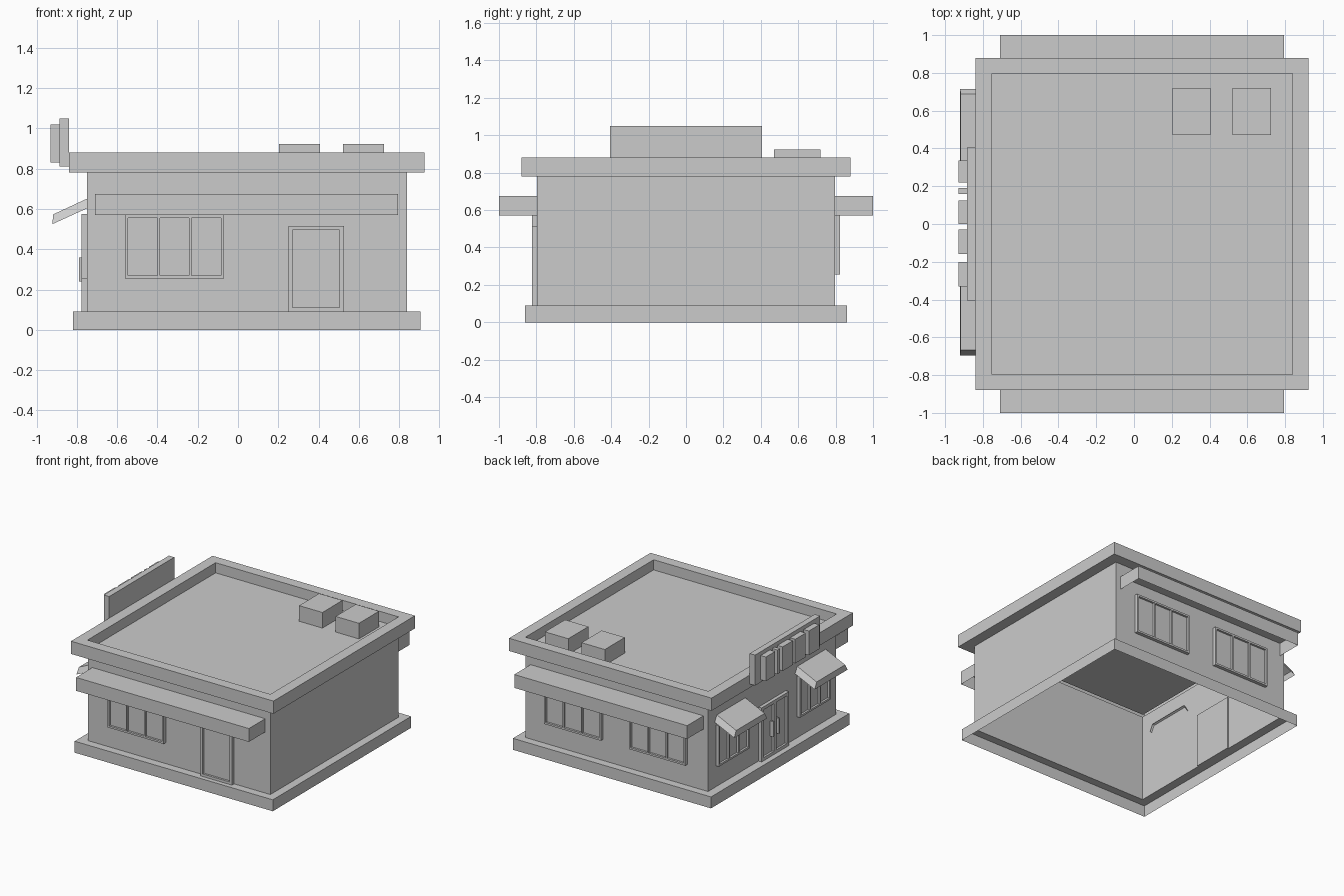
import bpy, bmesh
from mathutils import Vector

if "Cube" in bpy.data.objects:
    bpy.data.objects.remove(bpy.data.objects["Cube"])


def finish(bm, name):
    bmesh.ops.recalc_face_normals(bm, faces=bm.faces)
    me = bpy.data.meshes.new(name)
    bm.to_mesh(me)
    bm.free()
    ob = bpy.data.objects.new(name, me)
    bpy.context.collection.objects.link(ob)
    return ob


def add_box(bm, a, b, open_dirs=()):
    """Axis-aligned box between two corners; faces along open_dirs are removed."""
    lo = [min(p, q) for p, q in zip(a, b)]
    hi = [max(p, q) for p, q in zip(a, b)]
    res = bmesh.ops.create_cube(bm, size=1)
    for v in res["verts"]:
        v.co = Vector([hi[i] if v.co[i] > 0 else lo[i] for i in range(3)])
    faces = {f for v in res["verts"] for f in v.link_faces}
    for f in faces:
        f.normal_update()
    gone = [f for f in faces if any(f.normal.dot(Vector(d)) > 0.9 for d in open_dirs)]
    if gone:
        bmesh.ops.delete(bm, geom=gone, context="FACES")


def boxes(name, pairs, open_dirs=()):
    bm = bmesh.new()
    for a, b in pairs:
        add_box(bm, a, b, open_dirs)
    return finish(bm, name)


# Wall coordinates: u along the wall, d outward, z up
WALLS = {
    "front": lambda u, d, z: (u, -0.797 - d, z),
    "back": lambda u, d, z: (u, 0.797 + d, z),
    "left": lambda u, d, z: (-0.75 - d, u, z),
}


def framed(name, wall, u0, u1, z0, z1, cells, rim, mull, depth=0.027, back=0.0):
    """Frame with mullions around recessed panes."""
    m = WALLS[wall]
    step = (u1 - u0 - 2 * rim - (cells - 1) * mull) / cells
    parts = [((u0, back, z0), (u1, depth, z0 + rim)),
             ((u0, back, z1 - rim), (u1, depth, z1)),
             ((u0, back, z0 + rim), (u0 + rim, depth, z1 - rim)),
             ((u1 - rim, back, z0 + rim), (u1, depth, z1 - rim)),
             ((u0 + rim, back, z0 + rim), (u1 - rim, depth * 0.4, z1 - rim))]
    for i in range(1, cells):
        u = u0 + rim + i * step + (i - 1) * mull
        parts.append(((u, back, z0 + rim), (u + mull, depth, z1 - rim)))
    return boxes(name, [(m(*a), m(*b)) for a, b in parts])


# Building shell: open skirt, ledge, walls, cornice, parapet and sunken roof
rings = [(-0.82, 0.905, 0.86, 0.0), (-0.82, 0.905, 0.86, 0.09),
         (-0.75, 0.84, 0.797, 0.09), (-0.75, 0.84, 0.797, 0.78),
         (-0.838, 0.925, 0.88, 0.78), (-0.838, 0.925, 0.88, 0.88),
         (-0.753, 0.84, 0.797, 0.88), (-0.753, 0.84, 0.797, 0.80)]
bm = bmesh.new()
prev = None
for x0, x1, y, z in rings:
    ring = [bm.verts.new(p) for p in ((x0, -y, z), (x1, -y, z), (x1, y, z), (x0, y, z))]
    if prev:
        for i in range(4):
            j = (i + 1) % 4
            bm.faces.new((prev[i], prev[j], ring[j], ring[i]))
    prev = ring
bm.faces.new(prev)
finish(bm, "building_shell")

# Hollow canopies along the two long walls
for name, s in (("front_canopy", -1), ("back_canopy", 1)):
    boxes(name, [((-0.71, s * 0.797, 0.57), (0.795, s * 1.0, 0.675))],
          [(0, 0, -1), (0, -s, 0)])

# Windows and doors
framed("front_window", "front", -0.56, -0.07, 0.255, 0.57, 3, 0.015, 0.012)
framed("back_window_a", "back", -0.57, -0.08, 0.255, 0.57, 3, 0.015, 0.012)
framed("back_window_b", "back", 0.165, 0.66, 0.255, 0.57, 3, 0.015, 0.012)
framed("left_window_a", "left", 0.32, 0.70, 0.255, 0.575, 3, 0.015, 0.012)
framed("left_window_b", "left", -0.69, -0.31, 0.255, 0.575, 3, 0.015, 0.012)
framed("side_door", "front", 0.25, 0.525, 0.09, 0.515, 1, 0.02, 0.0)
framed("double_door", "left", -0.17, 0.17, 0.09, 0.515, 2, 0.025, 0.03, back=-0.01)
boxes("door_handles", [((-0.76, s * 0.028, 0.24), (-0.79, s * 0.042, 0.36)) for s in (-1, 1)])

# Sloping awnings with flared ends, open underneath
for name, y0, y1 in (("awning_a", 0.305, 0.715), ("awning_b", -0.695, -0.285)):
    bm = bmesh.new()
    f = 0.028
    top = [bm.verts.new(p) for p in ((-0.735, y0 + f, 0.658), (-0.735, y1 - f, 0.658),
                                     (-0.918, y1 - f, 0.573), (-0.918, y0 + f, 0.573))]
    low = [bm.verts.new(p) for p in ((-0.735, y0, 0.61), (-0.735, y1, 0.61),
                                     (-0.921, y1, 0.525), (-0.921, y0, 0.525))]
    bm.faces.new(top)
    for i in (1, 2, 3):
        j = (i + 1) % 4
        bm.faces.new((top[i], top[j], low[j], low[i]))
    finish(bm, name)

# Blank sign board with plain raised blocks
boxes("sign_board", [((-0.885, -0.405, 0.81), (-0.838, 0.405, 1.05))])
boxes("sign_blocks", [((-0.93, a, 0.83), (-0.885, b, 1.02)) for a, b in
                      ((0.22, 0.335), (0.16, 0.19), (0.0, 0.125), (-0.16, -0.03), (-0.33, -0.2))])

# Rooftop units
boxes("roof_units", [((x, 0.47, 0.80), (x + 0.203, 0.72, 0.923)) for x in (0.203, 0.521)])
